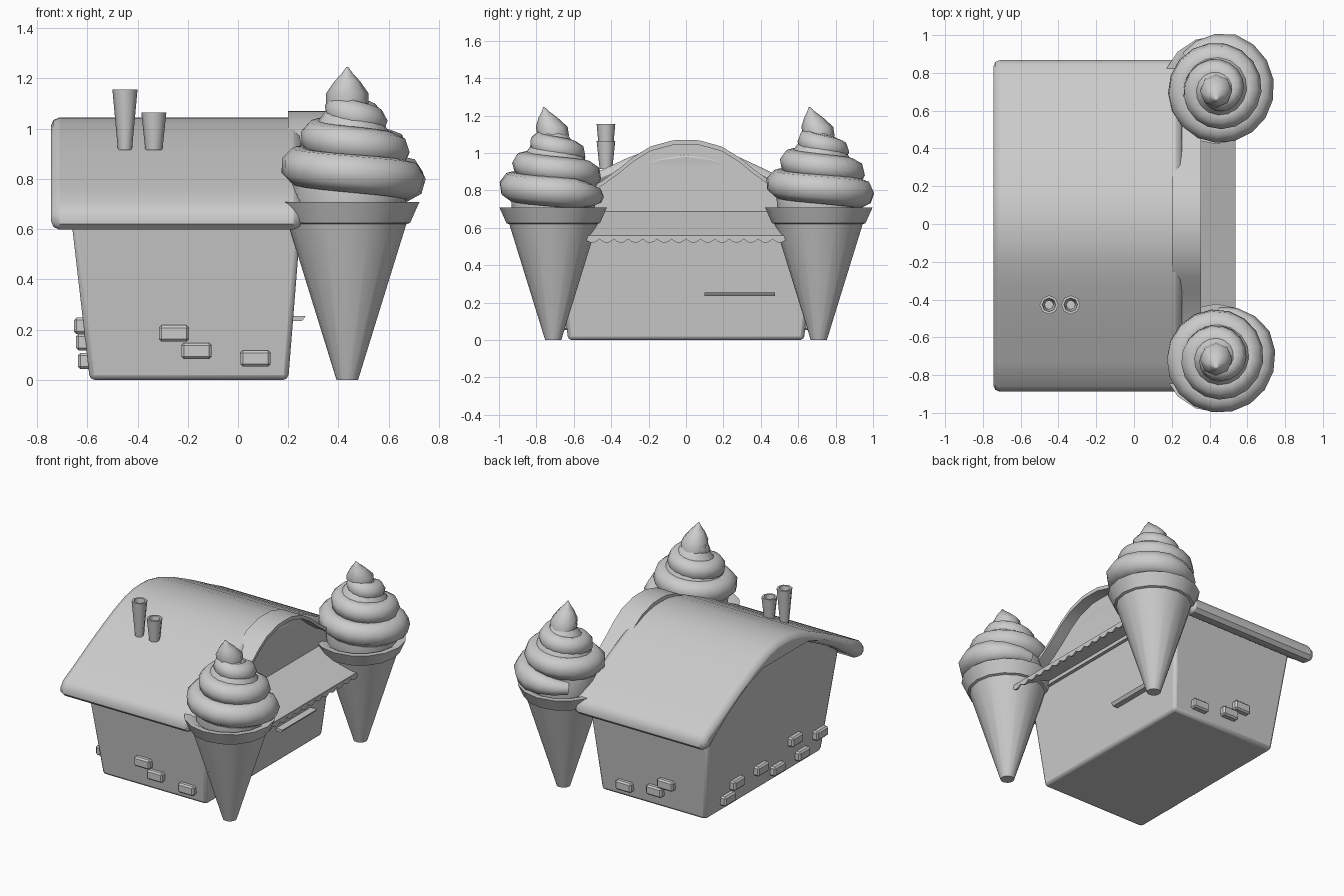
import bpy, bmesh, math
from mathutils import Vector

if "Cube" in bpy.data.objects:
    bpy.data.objects.remove(bpy.data.objects["Cube"])


def finish(name, bm, smooth=None, bevel=0, seg=2):
    bmesh.ops.recalc_face_normals(bm, faces=bm.faces)
    me = bpy.data.meshes.new(name)
    bm.to_mesh(me)
    bm.free()
    ob = bpy.data.objects.new(name, me)
    bpy.context.collection.objects.link(ob)
    if bevel:
        m = ob.modifiers.new("bevel", 'BEVEL')
        m.width, m.segments, m.limit_method = bevel, seg, 'ANGLE'
        m.angle_limit = math.radians(50)
    if smooth:
        shade(ob, smooth)
    return ob


def shade(ob, angle):
    bpy.ops.object.select_all(action='DESELECT')
    ob.select_set(True)
    bpy.context.view_layer.objects.active = ob
    bpy.ops.object.shade_smooth_by_angle(angle=math.radians(angle))


def loft(name, a, b, **kw):
    """Solid between two matching closed outlines."""
    bm = bmesh.new()
    va, vb = [bm.verts.new(p) for p in a], [bm.verts.new(p) for p in b]
    n = len(a)
    for i in range(n):
        bm.faces.new((va[i], va[(i + 1) % n], vb[(i + 1) % n], vb[i]))
    bm.faces.new(va)
    bm.faces.new(vb)
    return finish(name, bm, **kw)


def lathe(name, prof, centre, n, **kw):
    """Rings of (radius, z) around a vertical axis, capped at both ends."""
    bm = bmesh.new()
    rings = [[bm.verts.new((centre[0] + r * math.cos(2 * math.pi * i / n),
                            centre[1] + r * math.sin(2 * math.pi * i / n), z))
              for i in range(n)] for r, z in prof]
    for p, q in zip(rings, rings[1:]):
        for i in range(n):
            bm.faces.new((p[i], p[(i + 1) % n], q[(i + 1) % n], q[i]))
    bm.faces.new(rings[0])
    bm.faces.new(rings[-1])
    return finish(name, bm, **kw)


def box(name, c, s, **kw):
    bm = bmesh.new()
    bmesh.ops.create_cube(bm, size=1)
    for v in bm.verts:
        v.co = Vector(c) + Vector([v.co[i] * s[i] for i in range(3)])
    return finish(name, bm, **kw)


def mirrored(half):
    """Half outline in (y, z), right to centre, completed on the left."""
    return half + [(-y, z) for y, z in reversed(half) if y > 0]


def back_x(z):
    return -0.59 - 0.115 * z


def front_x(z):
    return 0.20 + 0.08 * z


# Tapered house body with gable ends
wall = mirrored([(0.63, 0), (0.71, 0.68), (0.45, 0.85), (0.3, 0.93), (0.15, 0.98), (0, 1.0)])
loft("house_body", [(back_x(z), y, z) for y, z in wall],
     [(front_x(z), y, z) for y, z in wall], bevel=0.02, smooth=30)

# Arched roof with thick rounded eaves
top = mirrored([(0.855, 0.598), (0.878, 0.62), (0.878, 0.66), (0.85, 0.70), (0.72, 0.765),
                (0.58, 0.84), (0.45, 0.905), (0.3, 0.975), (0.18, 1.02), (0.08, 1.042), (0, 1.045)])
under = mirrored([(0.80, 0.60), (0.72, 0.66), (0.58, 0.755), (0.45, 0.825),
                  (0.3, 0.9), (0.15, 0.955), (0, 0.97)])
roof = top + under[::-1]
loft("roof", [(-0.745, y - 0.01, z) for y, z in roof],
     [(0.255, y - 0.01, z) for y, z in roof], bevel=0.035, smooth=40)

# Bell-shaped hood over the serving side
bell = mirrored([(0.72, 0.72), (0.6, 0.765), (0.45, 0.85), (0.36, 0.915), (0.28, 0.98),
                 (0.19, 1.035), (0.07, 1.068), (0, 1.07)])
hood = bell + [(y, z - 0.025) for y, z in bell[::-1]]
loft("hood", [(0.2, y, z) for y, z in hood], [(0.355, y, z) for y, z in hood], smooth=35)

# Wall panel filling the hood
panel = [(y, z - 0.02) for y, z in bell if abs(y) < 0.65] + [(-0.6, 0.65), (0.6, 0.65)]
loft("hood_panel", [(0.2, y, z) for y, z in panel], [(0.275, y, z) for y, z in panel])

# Sloping awning and scalloped trim
slope = [(0.22, 0.715), (0.535, 0.56), (0.535, 0.548), (0.22, 0.70)]
loft("awning", [(x, -0.54, z) for x, z in slope], [(x, 0.54, z) for x, z in slope])
trim, count, w = [(-0.54, 0.557)], 14, 1.08 / 14
for i in range(count):
    for k in range(5):
        trim.append((-0.54 + w * (i + k / 5), 0.54 - 0.02 * math.sin(math.pi * k / 5)))
trim += [(0.54, 0.54), (0.54, 0.557)]
loft("awning_trim", [(0.527, y, z) for y, z in trim], [(0.537, y, z) for y, z in trim])

# Serving shelf
shelf = [(0.19, 0.235), (0.255, 0.235), (0.27, 0.255), (0.19, 0.255)]
loft("serving_shelf", [(x, 0.10, z) for x, z in shelf], [(x, 0.475, z) for x, z in shelf])

# Loose bricks on three walls
for side, shift in ((-1, 0), (1, -0.06)):
    for x, z in ((-0.255, 0.185), (-0.165, 0.115), (0.07, 0.085)):
        box("side_brick", (x + shift, side * (0.635 + 0.118 * z), z), (0.12, 0.06, 0.065), bevel=0.01, seg=1)
for y, z in ((0.42, 0.075), (0.33, 0.15), (0.07, 0.15), (-0.12, 0.075),
             (-0.39, 0.075), (-0.29, 0.215), (-0.57, 0.15)):
    box("back_brick", (back_x(z) - 0.008, y, z), (0.06, 0.12, 0.065), bevel=0.01, seg=1)

# Two flared hollow chimneys
for x, r, h in ((-0.45, 0.028, 1.155), (-0.335, 0.034, 1.065)):
    lathe("chimney", [(r, 0.915), (0.05, h), (0.036, h), (0.024, h - 0.09)],
          (x, -0.428), 8, smooth=50)

# Giant cones with swirled ice cream
for side, turn in ((-1, 90), (1, 135)):
    cx, cy = 0.435, side * 0.71
    lathe("cone", [(0.043, 0), (0.235, 0.62), (0.25, 0.625), (0.287, 0.708), (0.25, 0.708), (0.2, 0.68)],
          (cx, cy), 16, smooth=30)
    lathe("ice_cream_core", [(0.22, 0.69), (0.23, 0.8), (0.17, 0.97), (0.09, 1.08), (0.03, 1.15)],
          (cx + 0.01, cy), 16, smooth=60)
    cu = bpy.data.curves.new("ice_cream_swirl", 'CURVE')
    cu.dimensions, cu.bevel_depth, cu.bevel_resolution = '3D', 1.0, 2
    cu.use_fill_caps = True
    sp = cu.splines.new('POLY')
    n = 54
    sp.points.add(n)
    for i in range(n + 1):
        t = i / n
        a = math.radians(turn) - t * 3.1 * 2 * math.pi
        rad = 0.205 * (1 - t ** 1.5) + 0.025 * (1 - t)
        p = sp.points[i]
        p.co = (cx + 0.01 + rad * math.cos(a), cy + rad * math.sin(a), 0.765 + 0.36 * t, 1)
        p.radius = (0.083 - 0.025 * t) * min(1, 0.5 + i / 6)
    ob = bpy.data.objects.new("ice_cream_swirl", cu)
    bpy.context.collection.objects.link(ob)
    bpy.ops.object.select_all(action='DESELECT')
    ob.select_set(True)
    bpy.context.view_layer.objects.active = ob
    bpy.ops.object.convert(target='MESH')
    shade(bpy.context.object, 50)
    # Curled tip
    tip = lathe("ice_cream_tip", [(0.085, 1.09), (0.085, 1.14), (0.05, 1.19), (0.022, 1.22), (0.004, 1.245)],
                (cx, cy), 8, smooth=60)
    for v in tip.data.vertices:
        v.co.y -= 0.05 * max(0, (v.co.z - 1.12) / 0.125)
